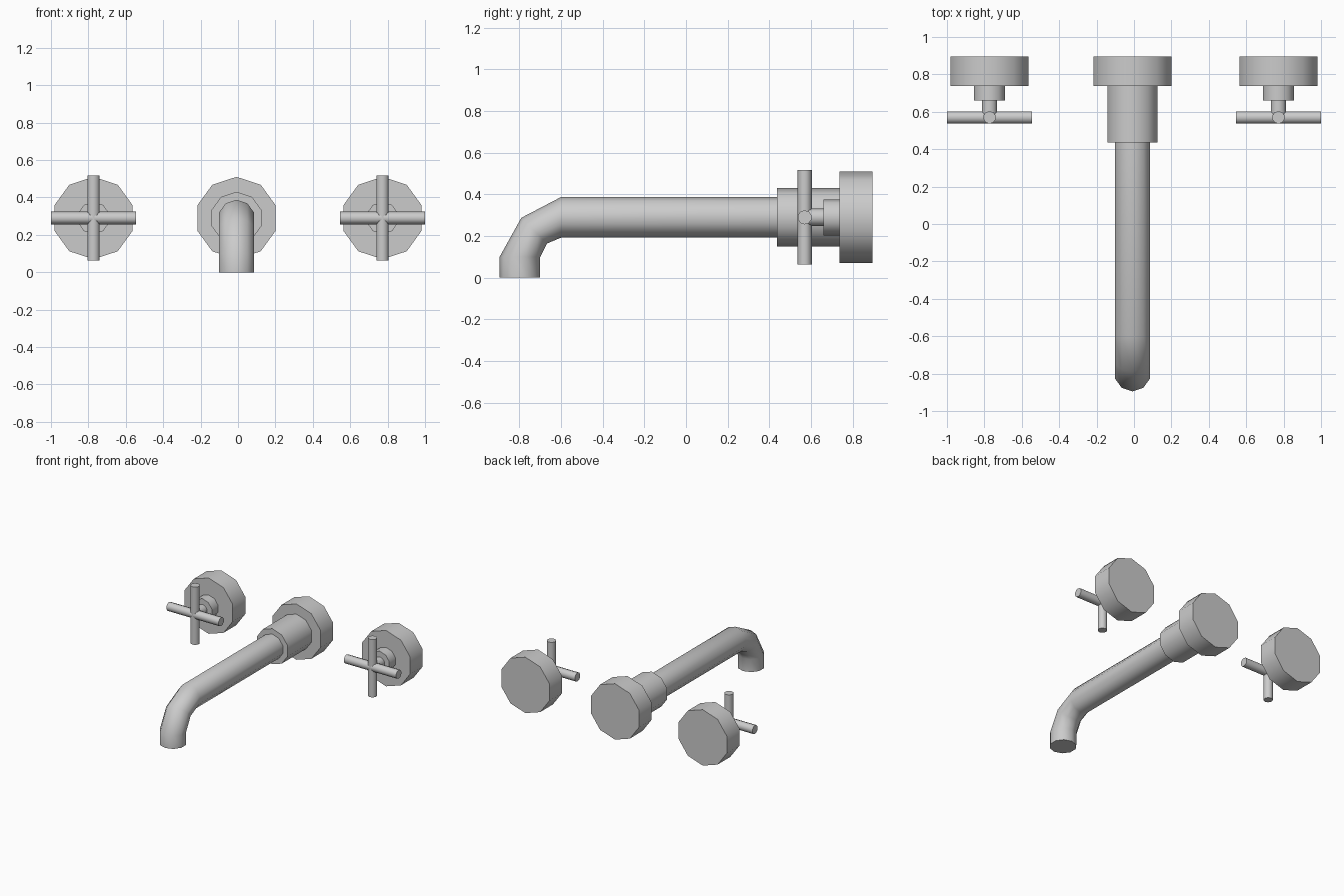
import bpy, bmesh, math
from mathutils import Vector

if "Cube" in bpy.data.objects:
    bpy.data.objects.remove(bpy.data.objects["Cube"])

SIDES = 10
ZC = 0.29            # height of all the wall axes
BACK, FRONT = 0.895, 0.738

metal = bpy.data.materials.new("grey_metal")
metal.diffuse_color = (0.6, 0.6, 0.6, 1)
metal.use_nodes = True
metal.node_tree.nodes["Principled BSDF"].inputs["Base Color"].default_value = metal.diffuse_color


def loft(name, rings):
    """Closed tube through rings of (centre, side axis, up axis)."""
    bm = bmesh.new()
    loops = []
    for c, u, v in rings:
        c, u, v = Vector(c), Vector(u), Vector(v)
        loops.append([bm.verts.new(c + u * math.sin(a) + v * math.cos(a))
                      for a in (2 * math.pi * i / SIDES for i in range(SIDES))])
    for a, b in zip(loops, loops[1:]):
        for i in range(SIDES):
            j = (i + 1) % SIDES
            bm.faces.new((a[i], a[j], b[j], b[i]))
    bm.faces.new(loops[0])
    bm.faces.new(loops[-1])
    bmesh.ops.recalc_face_normals(bm, faces=bm.faces)
    mesh = bpy.data.meshes.new(name)
    bm.to_mesh(mesh)
    bm.free()
    mesh.materials.append(metal)
    ob = bpy.data.objects.new(name, mesh)
    bpy.context.collection.objects.link(ob)
    bpy.ops.object.select_all(action='DESELECT')
    ob.select_set(True)
    bpy.context.view_layer.objects.active = ob
    bpy.ops.object.shade_smooth_by_angle(angle=math.radians(50))
    return ob


def disc(name, x, y0, y1, r):
    """Cylinder along y with a corner pointing up."""
    return loft(name, [((x, y, ZC), (r, 0, 0), (0, 0, r)) for y in (y0, y1)])


# Spout: wall flange, collar and bent pipe
SX, R = -0.008, 0.0975
disc("spout_flange", SX, FRONT, BACK, 0.22)
disc("spout_collar", SX, 0.437, FRONT, 0.14)
side = (R, 0, 0)
m = 0.0873 * math.sqrt(0.5)
loft("spout_pipe", [
    ((SX, 0.437, ZC), side, (0, 0, R)),
    ((SX, -0.60, ZC), side, (0, 0, R)),
    ((SX, -0.729, 0.226), side, (0, -m, m)),
    ((SX, -0.7975, 0.10), side, (0, -R, 0)),
    ((SX, -0.7975, 0.0), side, (0, -R, 0)),
])

# Two cross handles
BY, BR, HALF = 0.57, 0.034, 0.2275
for label, x in (("left", -0.7725), ("right", 0.7725)):
    disc(label + "_flange", x, FRONT, BACK, 0.22)
    disc(label + "_stem", x, 0.66, FRONT, 0.0865)
    disc(label + "_neck", x, BY, 0.66, 0.042)
    loft(label + "_bar_across", [((x + s * HALF, BY, ZC), (0, BR, 0), (0, 0, BR))
                                 for s in (-1, 1)])
    loft(label + "_bar_upright", [((x, BY, ZC + s * HALF), (BR, 0, 0), (0, BR, 0))
                                  for s in (-1, 1)])
